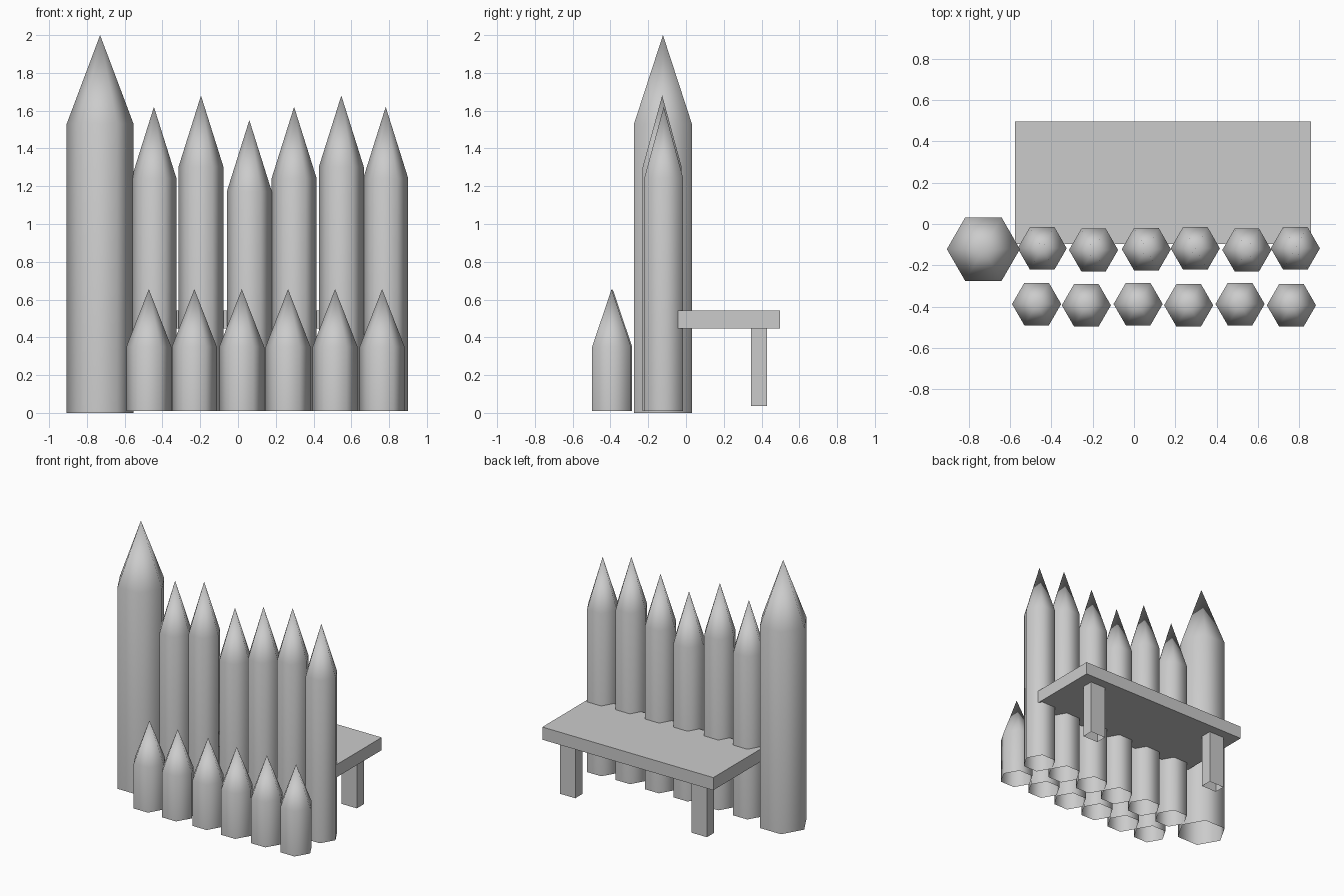
import bpy
import bmesh
from math import cos, sin, tau

cube = bpy.data.objects.get("Cube")
if cube:
    bpy.data.objects.remove(cube, do_unlink=True)

grey = bpy.data.materials.new("plain_grey")
grey.use_nodes = True
grey.diffuse_color = (0.6, 0.6, 0.6, 1)
grey.node_tree.nodes["Principled BSDF"].inputs["Base Color"].default_value = (0.6, 0.6, 0.6, 1)


def finish(name, bm, smooth):
    mesh = bpy.data.meshes.new(name)
    bm.normal_update()
    for face in bm.faces:
        face.smooth = smooth
    bm.to_mesh(mesh)
    bm.free()
    mesh.materials.append(grey)
    obj = bpy.data.objects.new(name, mesh)
    bpy.context.collection.objects.link(obj)


def stake(name, x, y, radius, base, shoulder, tip):
    """Six-sided sharpened log, open underneath."""
    bm = bmesh.new()
    rings = [[bm.verts.new((x + radius * cos(tau * i / 6), y + radius * sin(tau * i / 6), z))
              for i in range(6)] for z in (base, shoulder)]
    point = bm.verts.new((x, y, tip))
    low, high = rings
    for i in range(6):
        j = (i + 1) % 6
        bm.faces.new((low[i], low[j], high[j], high[i]))
        bm.faces.new((high[i], high[j], point))
    finish(name, bm, True)


def box(name, low, high, open_bottom=False):
    bm = bmesh.new()
    bmesh.ops.create_cube(bm, size=1)
    for v in bm.verts:
        v.co = [b if c > 0 else a for a, b, c in zip(low, high, v.co)]
    bm.normal_update()
    if open_bottom:
        under = [f for f in bm.faces if f.normal.z < -0.5]
        bmesh.ops.delete(bm, geom=under, context='FACES_ONLY')
    finish(name, bm, False)


# Tall corner post
stake("corner_post", -0.73, -0.122, 0.177, 0, 1.53, 2)

# Wall of tall stakes: x, y, tip height
wall = [(-0.445, -0.118, 1.62), (-0.196, -0.126, 1.68), (0.06, -0.122, 1.55),
        (0.297, -0.118, 1.62), (0.547, -0.126, 1.68), (0.782, -0.118, 1.62)]
for i, (x, y, tip) in enumerate(wall, 1):
    stake(f"wall_stake_{i}", x, y, 0.119, 0.01, tip - 0.378, tip)

# Row of short stakes in front
for i, x in enumerate((-0.472, -0.231, 0.02, 0.265, 0.514, 0.763)):
    stake(f"short_stake_{i + 1}", x, -0.388 - 0.006 * (i % 2), 0.119, 0.01, 0.35, 0.655)

# Walkway behind the wall with two legs
box("walkway", (-0.577, -0.097, 0.447), (0.858, 0.497, 0.543))
for side, x in (("right", -0.475), ("left", 0.63)):
    box(f"{side}_leg", (x, 0.343, 0.037), (x + 0.128, 0.428, 0.45), True)
